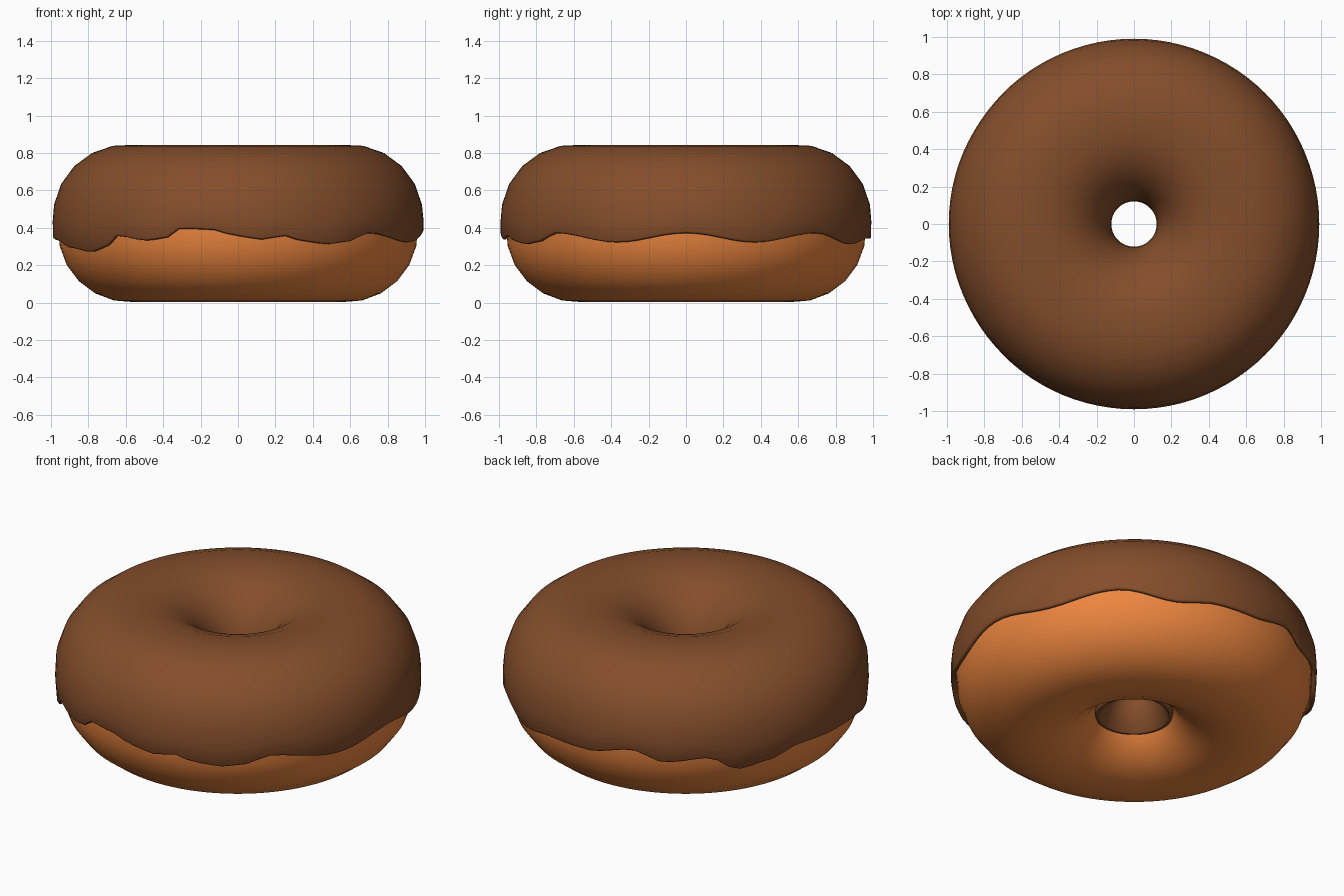
import bpy, bmesh, math

if "Cube" in bpy.data.objects:
    bpy.data.objects.remove(bpy.data.objects["Cube"])

RING, ZC = 0.555, 0.41      # ring radius and height of the cross-section centre
SEGS = 96

# lower icing edge: (azimuth in degrees, height)
DRIPS = [(0, .37), (22, .32), (45, .37), (64, .31), (78, .34), (92, .34), (108, .39),
         (118, .335), (132, .36), (142, .275), (152, .30), (163, .35), (182, .34),
         (192, .33), (205, .29), (216, .27), (223, .29), (229, .355), (240, .33),
         (246, .34), (252, .395), (261, .39), (270, .355), (277, .335), (285, .355),
         (291, .325), (300, .31), (307, .325), (315, .37), (338, .32), (360, .37)]


def edge_height(a):
    for (a0, z0), (a1, z1) in zip(DRIPS, DRIPS[1:]):
        if a0 <= a <= a1:
            t = (a - a0) / (a1 - a0)
            return z0 + (z1 - z0) * (1 - math.cos(math.pi * t)) / 2


def dough_r(t):
    return 0.407 + 0.011 * abs(math.sin(2 * t))


def icing_r(t):
    return 0.434 + 0.019 * abs(math.sin(2 * t))


def sweep(name, section, color):
    """Revolve a closed section(azimuth) of (angle, radius) points round z."""
    bm = bmesh.new()
    rings = []
    for i in range(SEGS):
        a = 2 * math.pi * i / SEGS
        ring = []
        for t, r in section(360 * i / SEGS):
            d = RING + r * math.cos(t)
            ring.append(bm.verts.new((d * math.cos(a), d * math.sin(a), ZC + r * math.sin(t))))
        rings.append(ring)
    n = len(rings[0])
    for i in range(SEGS):
        p, q = rings[i], rings[(i + 1) % SEGS]
        for j in range(n):
            k = (j + 1) % n
            bm.faces.new((p[j], q[j], q[k], p[k]))
    bmesh.ops.recalc_face_normals(bm, faces=bm.faces)
    for f in bm.faces:
        f.smooth = True
    me = bpy.data.meshes.new(name)
    bm.to_mesh(me)
    bm.free()
    mat = bpy.data.materials.new(name + "_color")
    mat.diffuse_color = color
    mat.use_nodes = True
    mat.node_tree.nodes["Principled BSDF"].inputs["Base Color"].default_value = mat.diffuse_color
    me.materials.append(mat)
    ob = bpy.data.objects.new(name, me)
    bpy.context.collection.objects.link(ob)
    return ob


def dough_section(a):
    return [(t, dough_r(t)) for t in (math.radians(15 * k) for k in range(24))]


def icing_section(a):
    # from the dripping outer edge, over the top, down into the hole
    start = math.asin((edge_height(a) - ZC) / icing_r(0))
    end = math.radians(217)
    lip = 0.03
    mids = [math.radians(15 * k) for k in range(1, 14)]
    path = [start + lip, (start + lip + mids[0]) / 2] + mids + [end - lip]

    def at(t, f):
        return t, dough_r(t) + 0.002 + f * (icing_r(t) - dough_r(t) - 0.002)
    outer = [at(t, 1) for t in path]
    inner = [at(t, 0) for t in reversed(path)]
    return ([at(start, .4), at(start + lip * .3, .85)] + outer +
            [at(end - lip * .3, .85), at(end, .4)] + inner)


# dough ring and chocolate icing shell
sweep("dough", dough_section, (0.85, 0.24, 0.05, 1))
sweep("icing", icing_section, (0.23, 0.075, 0.024, 1))
